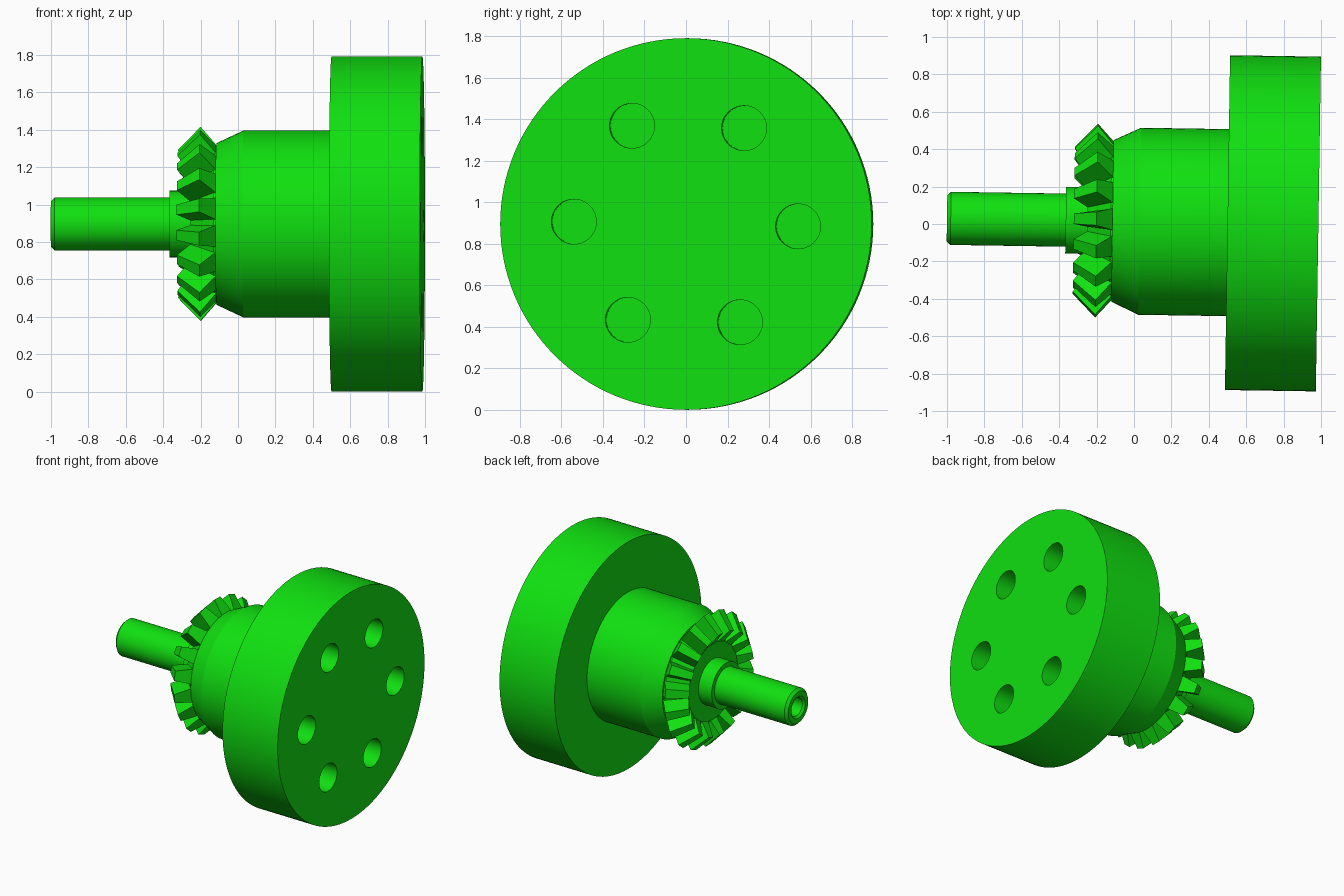
import bpy, bmesh
from math import sin, cos, tau, radians
from mathutils import Matrix, Vector

if "Cube" in bpy.data.objects:
    bpy.data.objects.remove(bpy.data.objects["Cube"])

green = bpy.data.materials.new("bright_green")
green.use_nodes = True
COLOUR = (0.005, 0.75, 0.005, 1)
green.diffuse_color = COLOUR
green.node_tree.nodes["Principled BSDF"].inputs["Base Color"].default_value = COLOUR

# The shared axis runs along x, turned very slightly about z
PLACE = Matrix.Translation((0, 0.015, 0.896)) @ Matrix.Rotation(radians(-0.88), 4, "Z")
SPIN = radians(-1.2)


def ring_point(x, r, a):
    return Vector((x, r * cos(a), r * sin(a)))


def add_object(name, bm):
    bmesh.ops.recalc_face_normals(bm, faces=bm.faces)
    mesh = bpy.data.meshes.new(name)
    bm.to_mesh(mesh)
    bm.free()
    mesh.materials.append(green)
    obj = bpy.data.objects.new(name, mesh)
    obj.matrix_world = PLACE
    bpy.context.collection.objects.link(obj)
    return obj


def smooth(obj):
    bpy.ops.object.select_all(action="DESELECT")
    obj.select_set(True)
    bpy.context.view_layer.objects.active = obj
    bpy.ops.object.shade_smooth_by_angle(angle=radians(25))


def lathe(name, profile, sides=96, centre=(0, 0)):
    """Spin (x, radius) points about the x axis; both ends are capped."""
    bm = bmesh.new()
    offset = Vector((0, *centre))
    rings = [[bm.verts.new(ring_point(x, r, tau * i / sides) + offset)
              for i in range(sides)] for x, r in profile]
    for a, b in zip(rings, rings[1:]):
        for i in range(sides):
            j = (i + 1) % sides
            bm.faces.new((a[i], a[j], b[j], b[i]))
    bm.faces.new(rings[0])
    bm.faces.new(rings[-1])
    return add_object(name, bm)


# Large flange disc with six blind bolt holes
flange = lathe("flange", [(0.5, 0.895), (0.986, 0.895)], 128)
for k in range(6):
    hole = ring_point(0, 0.54, SPIN + tau * k / 6)
    cutter = lathe("hole_cutter", [(0.66, 0.108), (1.1, 0.108)], 48, hole.yz)
    cutter.hide_render = True
    cut = flange.modifiers.new("bolt_hole", "BOOLEAN")
    cut.operation = "DIFFERENCE"
    cut.solver = "EXACT"
    cut.object = cutter
    bpy.context.view_layer.objects.active = flange
    bpy.ops.object.modifier_apply(modifier=cut.name)
    bpy.data.objects.remove(cutter)
smooth(flange)

# Body with a tapered shoulder
smooth(lathe("body", [(-0.115, 0.432), (0.03, 0.5), (0.5, 0.5)]))

# Root cone of the bevel gear, and the collar in front of it
smooth(lathe("gear_root", [(-0.25, 0.3), (-0.125, 0.42), (-0.115, 0.42)]))
smooth(lathe("collar", [(-0.365, 0.178), (-0.25, 0.178)], 64))

# Shaft with a chamfered end and a blind centre bore
smooth(lathe("shaft", [(-0.7, 0.07), (-0.985, 0.07), (-1.0, 0.085), (-1.0, 0.122),
                       (-0.98, 0.142), (-0.365, 0.142)], 64))

# Tapered bevel gear teeth: (x, radius, half angle in degrees) for root and tip
TEETH = 18
ROOT_OUT, TIP_OUT = (-0.115, 0.425, 7.8), (-0.2, 0.52, 4)
TIP_IN, ROOT_IN = (-0.322, 0.395, 4), (-0.247, 0.295, 7.8)
bm = bmesh.new()
for k in range(TEETH):
    mid = SPIN + tau * (k + 0.5) / TEETH
    sides = [[bm.verts.new(ring_point(x, r, mid + s * radians(half)))
              for x, r, half in (ROOT_OUT, TIP_OUT, TIP_IN, ROOT_IN)]
             for s in (-1, 1)]
    left, right = sides
    bm.faces.new(left)
    bm.faces.new(right)
    for i in range(4):
        j = (i + 1) % 4
        bm.faces.new((left[i], left[j], right[j], right[i]))
add_object("gear_teeth", bm)
